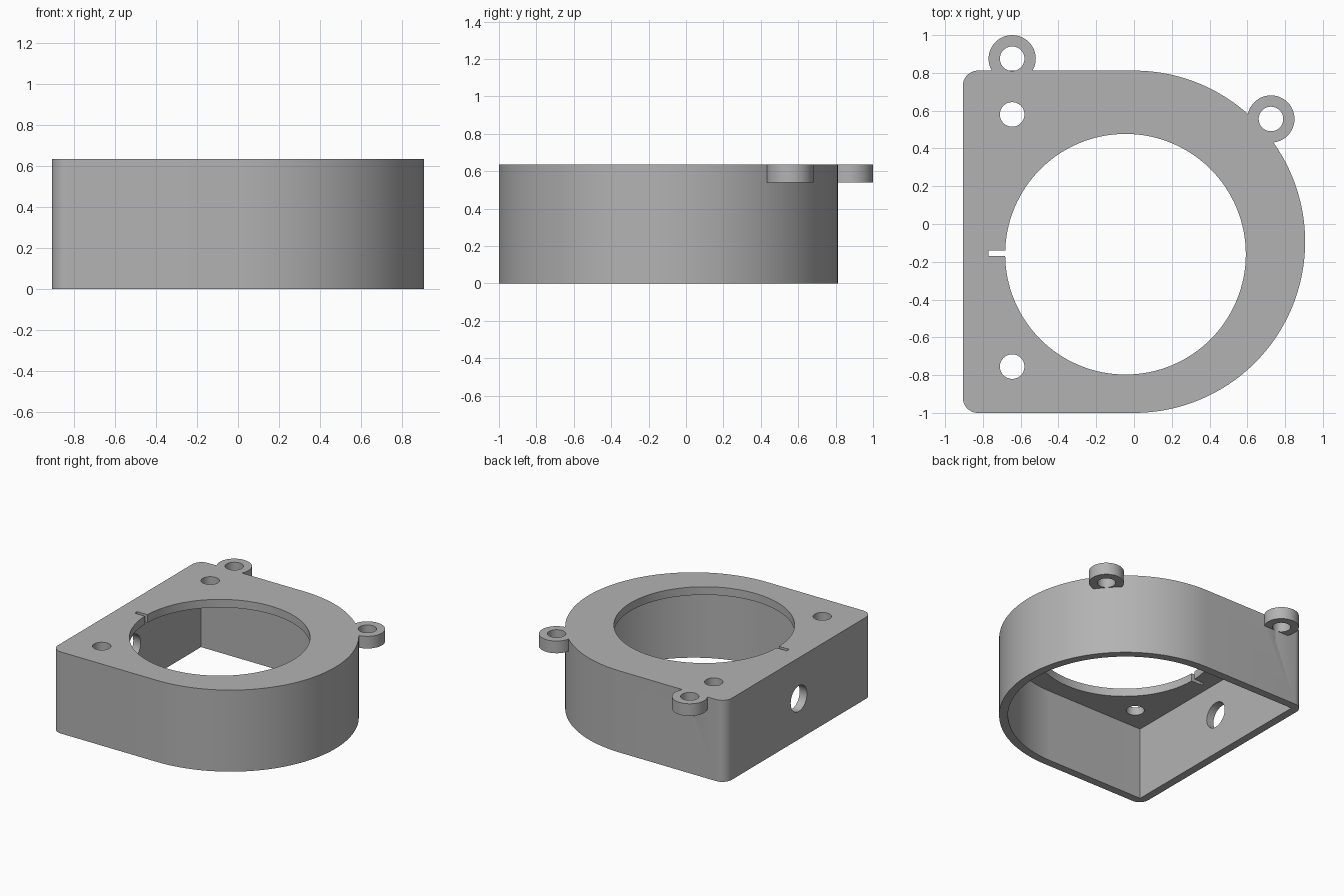
import bpy, bmesh
from math import sin, cos, pi, radians
from mathutils import Matrix

if "Cube" in bpy.data.objects:
    bpy.data.objects.remove(bpy.data.objects["Cube"], do_unlink=True)

HEIGHT, WALL = 0.635, 0.063
RADIUS, CENTER_Y = 0.906, -0.094
LUGS = [(-0.645, 0.875), (0.725, 0.556)]
SCREWS = [(-0.645, 0.58), (-0.645, -0.755)]
HOLE_R = 0.065

grey = bpy.data.materials.new("plain grey")
grey.use_nodes = True
color = (0.45, 0.45, 0.45, 1)
grey.diffuse_color = color
grey.node_tree.nodes["Principled BSDF"].inputs["Base Color"].default_value = color


def finish(name, bm):
    bmesh.ops.recalc_face_normals(bm, faces=bm.faces)
    mesh = bpy.data.meshes.new(name)
    bm.to_mesh(mesh)
    bm.free()
    mesh.materials.append(grey)
    obj = bpy.data.objects.new(name, mesh)
    bpy.context.collection.objects.link(obj)
    return obj


def prism(name, outline, z0, z1):
    bm = bmesh.new()
    face = bm.faces.new([bm.verts.new((x, y, z0)) for x, y in outline])
    ext = bmesh.ops.extrude_face_region(bm, geom=[face])
    verts = [g for g in ext["geom"] if isinstance(g, bmesh.types.BMVert)]
    bmesh.ops.translate(bm, verts=verts, vec=(0, 0, z1 - z0))
    return finish(name, bm)


def arc(cx, cy, r, start, end, steps):
    angles = [radians(start + (end - start) * i / steps) for i in range(steps + 1)]
    return [(cx + r * cos(a), cy + r * sin(a)) for a in angles]


def disc(name, x, y, r, z0, z1, steps=48):
    return prism(name, arc(x, y, r, 0, 360, steps)[:-1], z0, z1)


def combine(target, tool, operation):
    mod = target.modifiers.new(tool.name, "BOOLEAN")
    mod.operation, mod.solver, mod.object = operation, "EXACT", tool
    bpy.context.view_layer.objects.active = target
    bpy.ops.object.modifier_apply(modifier=mod.name)
    bpy.data.objects.remove(tool, do_unlink=True)


# D-shaped housing with two rounded corners on the flat side
corner = 0.08
left, low, high = -RADIUS, CENTER_Y - RADIUS, CENTER_Y + RADIUS
outline = arc(0, CENTER_Y, RADIUS, -90, 90, 96)
outline += arc(left + corner, high - corner, corner, 90, 180, 12)
outline += arc(left + corner, low + corner, corner, 180, 270, 12)
housing = prism("housing", outline, 0, HEIGHT)

# Mounting lugs flush with the top
for x, y in LUGS:
    combine(housing, disc("lug", x, y, 0.125, HEIGHT - 0.095, HEIGHT), "UNION")

# Cavity open at the bottom, with square inner corners
inner = arc(0, CENTER_Y, RADIUS - WALL, -90, 90, 96)
inner += [(left + WALL, high - WALL), (left + WALL, low + WALL)]
combine(housing, prism("cavity", inner, -0.1, HEIGHT - WALL), "DIFFERENCE")

# Large opening and its key notch in the top plate
combine(housing, disc("opening", -0.045, -0.16, 0.637, 0.5, 0.8, 128), "DIFFERENCE")
notch = [(-0.77, -0.17), (-0.6, -0.17), (-0.6, -0.14), (-0.77, -0.14)]
combine(housing, prism("notch", notch, 0.5, 0.8), "DIFFERENCE")

# Screw holes through the plate and the lugs
for x, y in SCREWS + LUGS:
    combine(housing, disc("screw_hole", x, y, HOLE_R, 0.45, 0.8), "DIFFERENCE")

# Cable hole through the flat side wall
cable = disc("cable_hole", 0, 0, 0.1, -0.15, 0.15)
cable.data.transform(Matrix.Translation((left, CENTER_Y, HEIGHT / 2)) @ Matrix.Rotation(pi / 2, 4, "Y"))
combine(housing, cable, "DIFFERENCE")

# Smooth curved walls, sharp rims
bpy.ops.object.select_all(action="DESELECT")
housing.select_set(True)
bpy.context.view_layer.objects.active = housing
bpy.ops.object.shade_smooth_by_angle(angle=radians(30))
